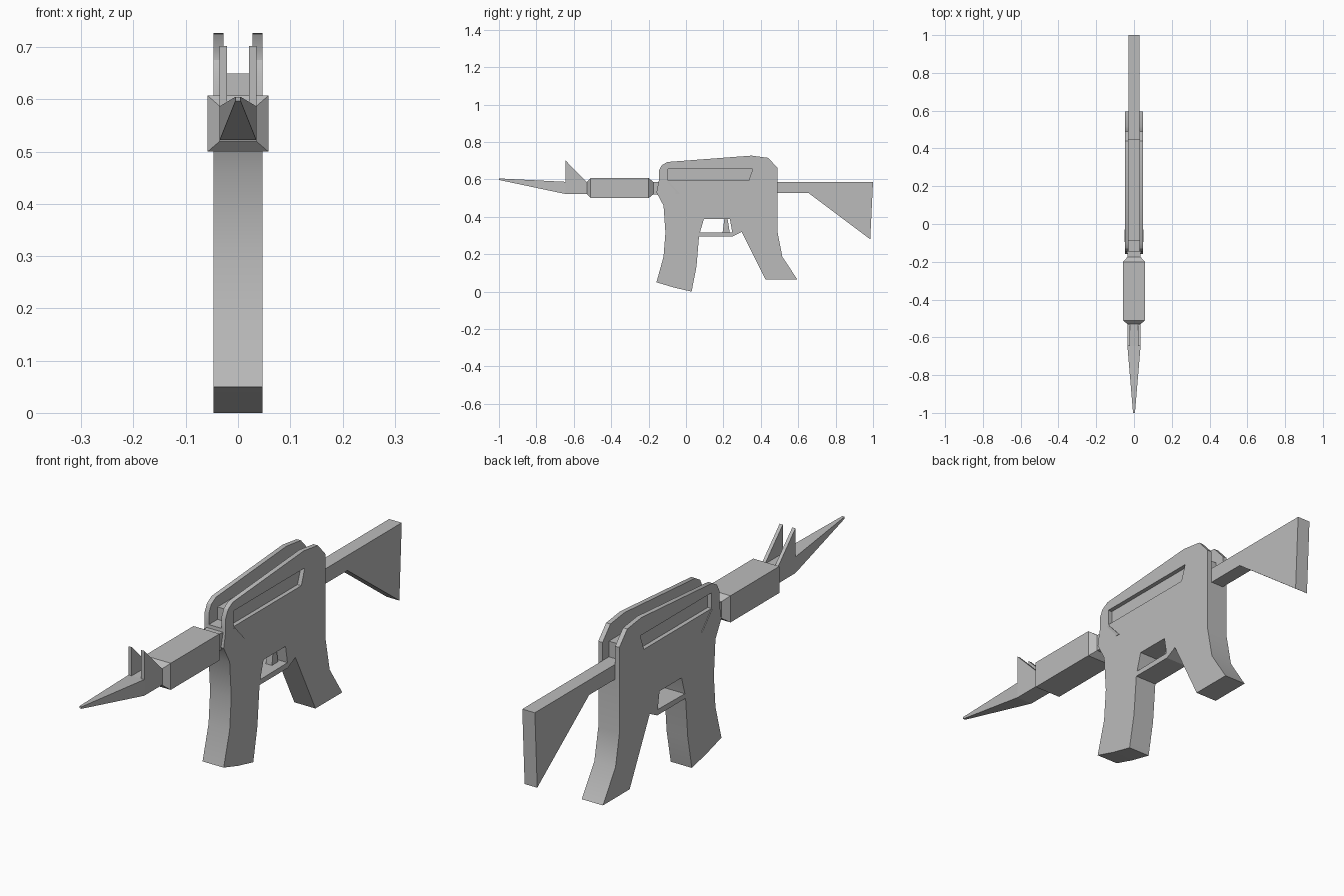
import bpy, bmesh, math

cube = bpy.data.objects.get("Cube")
if cube:
    bpy.data.objects.remove(cube, do_unlink=True)

grey = bpy.data.materials.new("plain_grey")
grey.use_nodes = True
grey.diffuse_color = (0.5, 0.5, 0.5, 1)
grey.node_tree.nodes["Principled BSDF"].inputs["Base Color"].default_value = (0.5, 0.5, 0.5, 1)


def finish(name, bm):
    bmesh.ops.recalc_face_normals(bm, faces=bm.faces)
    mesh = bpy.data.meshes.new(name)
    bm.to_mesh(mesh)
    bm.free()
    mesh.materials.append(grey)
    obj = bpy.data.objects.new(name, mesh)
    bpy.context.collection.objects.link(obj)
    return obj


def prism(name, profile, x0, x1):
    """Extrude a (y, z) outline from x0 to x1."""
    bm = bmesh.new()
    face = bm.faces.new([bm.verts.new((x0, y, z)) for y, z in profile])
    new = bmesh.ops.extrude_face_region(bm, geom=[face])["geom"]
    verts = [v for v in new if isinstance(v, bmesh.types.BMVert)]
    bmesh.ops.translate(bm, vec=(x1 - x0, 0, 0), verts=verts)
    return finish(name, bm)


def loft(name, sections):
    """Join rectangular sections given as (y, half width, bottom, top)."""
    bm = bmesh.new()
    rings = [[bm.verts.new(p) for p in ((-w, y, b), (w, y, b), (w, y, t), (-w, y, t))]
             for y, w, b, t in sections]
    for a, b in zip(rings, rings[1:]):
        for i in range(4):
            j = (i + 1) % 4
            bm.faces.new((a[i], a[j], b[j], b[i]))
    bm.faces.new(rings[0])
    bm.faces.new(rings[-1])
    return finish(name, bm)


def cut(target, cutter):
    mod = target.modifiers.new("cut", "BOOLEAN")
    mod.operation = "DIFFERENCE"
    mod.solver = "EXACT"
    mod.object = cutter
    bpy.context.view_layer.objects.active = target
    bpy.ops.object.modifier_apply(modifier=mod.name)
    bpy.data.objects.remove(cutter, do_unlink=True)


# Receiver, magazine and grip share one outline
HALF, INNER, FLOOR = 0.047, 0.028, 0.030
body = prism("receiver", [
    (-.145, .645), (-.13, .675), (-.10, .693), (.35, .727), (.44, .715), (.49, .66),
    (.49, .315), (.515, .187), (.595, .065), (.425, .065), (.297, .32), (.25, .30),
    (.235, .387), (.095, .387), (.07, .30), (.056, .134), (.03, 0), (-.065, .022),
    (-.158, .05), (-.12, .187), (-.11, .315), (-.12, .46), (-.158, .53), (-.145, .594)],
    -HALF, HALF)

# Channel between the raised side walls, lower at both ends
cut(body, prism("channel_cutter", [
    (-.3, .9), (-.3, .6), (-.09, .6), (-.09, .65), (.45, .65), (.45, .587),
    (.6, .587), (.6, .9)], -INNER, INNER))

# Long side recesses
for side in (-1, 1):
    cut(body, prism("recess_cutter", [(-.095, .593), (.335, .593), (.357, .656), (-.095, .656)],
                    side * FLOOR, side * 0.1))

# The recess floors are the inward-facing backs of the side walls
for poly in body.data.polygons:
    c = poly.center
    if abs(abs(c.x) - FLOOR) < 0.0005 and abs(poly.normal.x) > 0.9:
        poly.flip()
body.data.update()
bpy.ops.object.select_all(action="DESELECT")
body.select_set(True)
bpy.context.view_layer.objects.active = body
bpy.ops.object.shade_smooth_by_angle(angle=math.radians(30))

# Trigger and its guard
prism("trigger_guard", [(.065, .295), (.25, .295), (.295, .318), (.065, .315)], -HALF, HALF)
prism("trigger", [(.195, .31), (.235, .31), (.222, .39), (.205, .39)], -.014, .014)

# Stock
prism("stock", [(.47, .587), (1, .587), (.985, .28), (.655, .527), (.47, .527)], -INNER, INNER)

# Handguard with chamfered ends, and the tapered collar behind it
loft("handguard", [(-.53, .035, .52, .587), (-.51, .058, .5, .607), (-.2, .058, .5, .607),
                   (-.175, .035, .52, .587), (-.1, .035, .52, .587)])
collar = prism("collar", [(-.158, .587), (-.09, .587), (-.03, .522), (-.158, .522)], -.05, .05)
for v in collar.data.vertices:
    if v.co.y < -.15:
        v.co.x *= 0.7

# Barrel tapering to the muzzle
loft("barrel", [(-1, .005, .597, .605), (-.645, .035, .522, .587), (-.52, .035, .522, .587)])

# Pair of front sight fins
for side, label in ((1, "left"), (-1, "right")):
    prism("front_sight_" + label, [(-.645, .702), (-.645, .58), (-.525, .58)],
          side * .021, side * .035)
